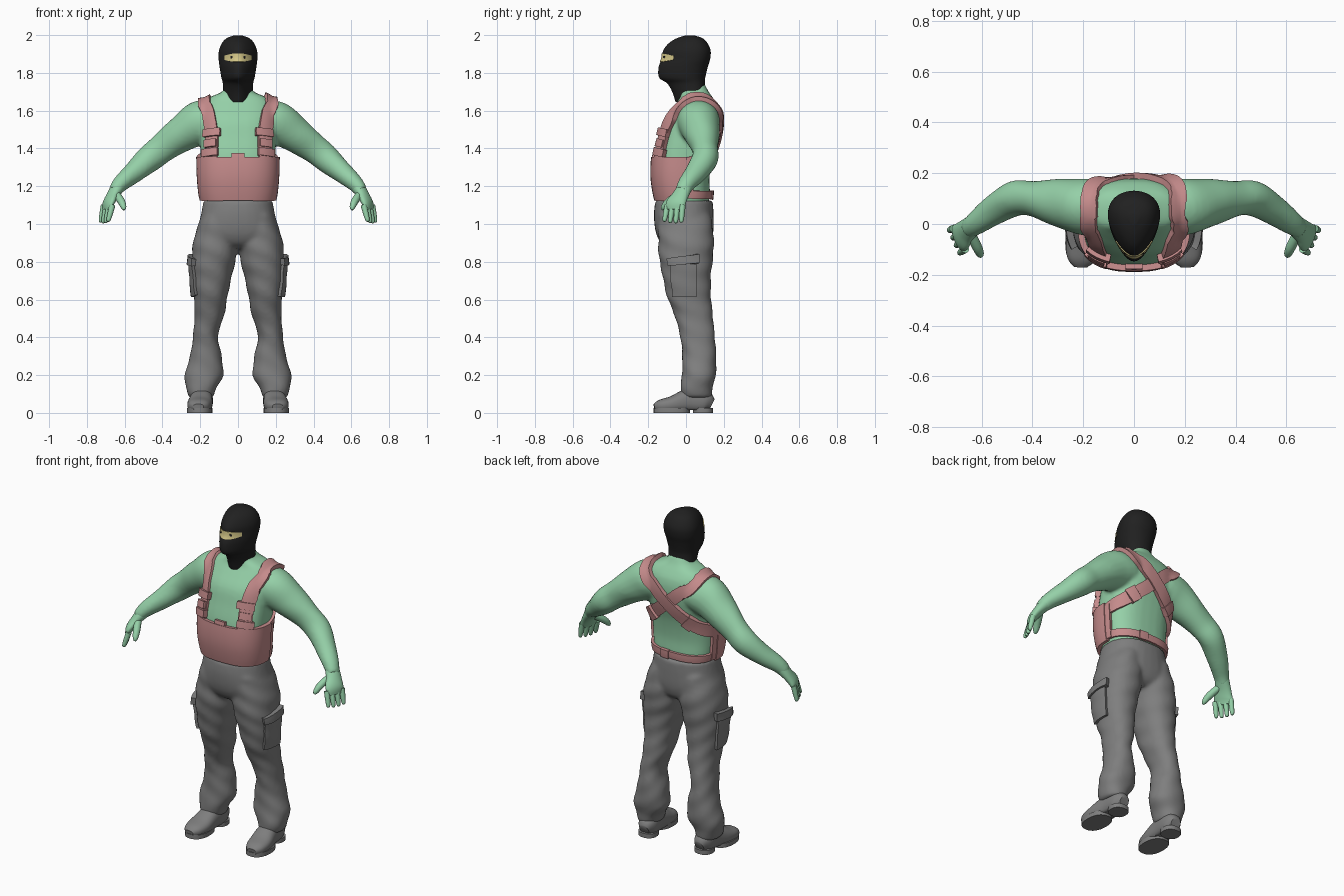
import bpy, bmesh, math
from mathutils import Vector
from mathutils.bvhtree import BVHTree

if "Cube" in bpy.data.objects:
    bpy.data.objects.remove(bpy.data.objects["Cube"])


def material(name, rgb):
    m = bpy.data.materials.new(name)
    m.use_nodes = True
    m.diffuse_color = (*rgb, 1)
    m.node_tree.nodes["Principled BSDF"].inputs["Base Color"].default_value = (*rgb, 1)
    return m


GREEN = material("soft green", (0.30, 0.63, 0.39))
PINK = material("dusty pink", (0.56, 0.26, 0.26))
GREY = material("mid grey", (0.21, 0.21, 0.21))
BLACK = material("black", (0.015, 0.015, 0.015))
SKIN = material("pale yellow", (0.67, 0.58, 0.25))
UP = Vector((0, 0, 1))


def spline(pts, n=5):
    """Smooth curve through tuples of any length."""
    pts = [Vector(p) for p in pts]
    out = []
    for i in range(len(pts) - 1):
        a, b, c, d = (pts[min(max(i + k, 0), len(pts) - 1)] for k in (-1, 0, 1, 2))
        for k in range(n):
            t = k / n
            out.append(b + (c - a) * (t / 2) + (2 * a - 5 * b + 4 * c - d) * (t * t / 2)
                       + (3 * b - a - 3 * c + d) * (t ** 3 / 2))
    return out + [pts[-1]]


def tube(sections, wide=None, power=2, egg=0, fold=0, sides=32, floor=None):
    """Rings along sections (x, y, z, half width, half depth); level unless wide is given."""
    path = spline(sections)
    rings = []
    for i, s in enumerate(path):
        c = Vector(s[:3])
        u, v = Vector((1, 0, 0)), Vector((0, 1, 0))
        if wide:
            t = (Vector(path[min(i + 1, len(path) - 1)][:3]) - Vector(path[max(i - 1, 0)][:3])).normalized()
            w = Vector(wide)
            u = (w - t * w.dot(t)).normalized()
            v = t.cross(u)
        ring = []
        for k in range(sides):
            q = 2 * math.pi * k / sides
            cs, sn = math.cos(q), math.sin(q)
            r = 1 + fold * math.sin(c.z * 55 + 2 * sn + 3 * cs)
            x = math.copysign(abs(cs) ** (2 / power), cs) * (1 + egg * sn)
            y = math.copysign(abs(sn) ** (2 / power), sn)
            p = c + u * (x * s[3] * r) + v * (y * s[4] * r)
            if floor is not None:
                p.z = max(p.z, floor)
            ring.append(p)
        rings.append(ring)
    return rings


def skin(name, tubes, mat):
    """One capped mesh from lists of rings, with sharp creases kept."""
    bm = bmesh.new()
    for rings in tubes:
        rows = [[bm.verts.new(p) for p in ring] for ring in rings]
        n = len(rows[0])
        for a, b in zip(rows, rows[1:]):
            for k in range(n):
                bm.faces.new((a[k], a[(k + 1) % n], b[(k + 1) % n], b[k]))
        bm.faces.new(rows[0])
        bm.faces.new(rows[-1])
    bmesh.ops.recalc_face_normals(bm, faces=bm.faces[:])
    for f in bm.faces:
        f.smooth = True
    for e in bm.edges:
        e.smooth = e.calc_face_angle(0) < 0.8
    me = bpy.data.meshes.new(name)
    bm.to_mesh(me)
    bm.free()
    me.materials.append(mat)
    ob = bpy.data.objects.new(name, me)
    bpy.context.collection.objects.link(ob)
    return ob


def fuse(ob):
    """Blend overlapping tubes into one smooth surface and return it for snapping."""
    m = ob.modifiers.new("blend", "REMESH")
    m.mode, m.voxel_size, m.use_smooth_shade = "VOXEL", 0.011, True
    m = ob.modifiers.new("soften", "SMOOTH")
    m.factor, m.iterations = 0.5, 5
    return BVHTree.FromObject(ob, bpy.context.evaluated_depsgraph_get())


def wrap(name, surf, fn, mat, off, thick, nu=24, nv=6):
    """Plate fn(u, v) laid over a surface."""
    rings = []
    for i in range(nu + 1):
        hits = [surf.find_nearest(fn(i / nu, j / nv))[:2] for j in range(nv + 1)]
        rings.append([p + n * off for p, n in hits] + [p + n * (off - thick) for p, n in reversed(hits)])
    return skin(name, [rings], mat)


def strap(name, surf, pts, width, off, nu=60):
    path = spline(pts, 8)
    last = len(path) - 1

    def fn(u, v):
        f = u * last
        i = min(int(f), last - 1)
        c = path[i].lerp(path[i + 1], f - i)
        t = (path[min(i + 2, last)] - path[max(i - 1, 0)]).normalized()
        c, n = surf.find_nearest(c)[:2]
        return c + t.cross(n).normalized() * ((v - 0.5) * width)
    return wrap(name, surf, fn, PINK, off, 0.03, nu, 4)


# Shirt: torso and both arms
torso = tube([(0, -.01, 1.08, .165, .12), (0, -.012, 1.15, .185, .138), (0, -.02, 1.25, .195, .145),
              (0, -.01, 1.36, .198, .15), (0, .015, 1.46, .2, .152), (0, .033, 1.55, .195, .146),
              (0, .052, 1.62, .185, .118), (0, .055, 1.665, .16, .09), (0, .045, 1.70, .085, .075),
              (0, .035, 1.74, .06, .065)], power=2.6)
arms = [tube([(s * .12, .065, 1.545, .11, .1), (s * .2, .068, 1.535, .112, .117), (s * .3, .085, 1.475, .093, .095),
              (s * .4, .1, 1.402, .07, .078), (s * .47, .1, 1.345, .069, .072), (s * .55, .055, 1.275, .06, .057),
              (s * .62, .005, 1.215, .047, .044), (s * .655, -.02, 1.17, .04, .034)],
             wide=(0, 1, 0), fold=.012) for s in (1, -1)]
body = fuse(skin("shirt", [torso] + arms, GREEN))

# Trousers: hips and both legs
hips = tube([(0, -.01, 1.125, .182, .152), (0, -.012, 1.05, .196, .158), (0, -.008, .96, .215, .153),
             (0, -.003, .9, .19, .13), (0, 0, .87, .1, .09)], power=2.3)
legs = [tube([(s * .10, -.01, 1.05, .09, .14), (s * .115, 0, .93, .117, .147), (s * .126, 0, .83, .118, .144),
              (s * .137, .003, .74, .108, .13), (s * .145, .015, .62, .09, .117), (s * .151, .04, .52, .079, .102),
              (s * .172, .06, .41, .066, .092), (s * .17, .07, .31, .082, .09), (s * .18, .068, .2, .102, .09),
              (s * .195, .055, .13, .08, .085), (s * .195, .055, .08, .062, .08)],
             power=2.2, fold=.022) for s in (1, -1)]
cloth = fuse(skin("trousers", [hips] + legs, GREY))

# Balaclava with eye opening
hood = skin("balaclava", [tube([(0, .025, 1.645, .074, .08), (0, .015, 1.70, .076, .088), (0, 0, 1.745, .077, .1),
                                (0, -.02, 1.775, .084, .122), (0, -.015, 1.83, .093, .13), (0, 0, 1.875, .098, .128),
                                (0, .005, 1.92, .096, .125), (0, .012, 1.96, .08, .1), (0, .02, 1.985, .055, .065),
                                (0, .02, 1.999, .018, .02)], egg=.32, sides=48)], BLACK)
face = BVHTree.FromObject(hood, bpy.context.evaluated_depsgraph_get())


def eye_slit(u, v):
    s = 2 * u - 1
    return Vector((.07 * s, -.13 + .065 * s * s, 1.88 + (v - .5) * .048 * (1 - .55 * s * s)))


wrap("eye_opening", face, eye_slit, SKIN, .004, .009)
for s, side in ((1, "left"), (-1, "right")):
    wrap(side + "_eye", face, lambda u, v: Vector((s * (.033 + (u - .5) * .016), -.115, 1.883 + (v - .5) * .012)),
         BLACK, .006, .006, 4, 2)

# Chest panel, top tab and rear belt


def around(a0, a1, z0, z1):
    def fn(u, v):
        q = math.radians(a0 + (a1 - a0) * u)
        return Vector((.22 * math.cos(q), -.015 + .17 * math.sin(q), z0 + (z1 - z0) * v))
    return fn


wrap("chest_panel", body, around(-187, 7, 1.12, 1.355), PINK, .024, .04, 48, 10)
wrap("panel_tab", body, around(-99, -81, 1.345, 1.378), PINK, .02, .03, 6, 3)
wrap("rear_belt", body, around(-5, 185, 1.13, 1.175), PINK, .016, .03, 48, 3)
wrap("belt_buckle", body, around(70, 85, 1.127, 1.178), PINK, .022, .03, 6, 3)

for s, side in ((1, "left"), (-1, "right")):
    # Harness: strap over the shoulder, crossing the back to the other side
    route = [(.15, -.15, 1.33), (.15, -.14, 1.45), (.16, -.1, 1.55), (.18, -.02, 1.645), (.18, .07, 1.68),
             (.155, .15, 1.62), (.08, .19, 1.56), (0, .19, 1.49), (-.09, .18, 1.41), (-.16, .13, 1.36),
             (-.2, .06, 1.33), (-.205, 0, 1.315)]
    strap(side + "_strap", body, [(s * x, y, z) for x, y, z in route], .072, .024 if s > 0 else .015, 90)
    for k, (z0, z1, w) in enumerate(((1.36, 1.40, .085), (1.41, 1.45, .06), (1.47, 1.51, .09))):
        strap(f"{side}_buckle_{k + 1}", body, [(s * .15, -.15, z0), (s * .15, -.14, z1)], w, .032, 4)
    strap(side + "_back_buckle", body, [(s * .11, .17, 1.395), (s * .15, .14, 1.365)], .082, .03, 4)
    strap(side + "_side_strap", body, [(s * .2, .015, 1.34), (s * .2, .015, 1.24), (s * .2, .015, 1.135)], .04, .02, 12)

    # Cargo pocket and flap
    wrap(side + "_pocket", cloth, lambda u, v: Vector((s * .27, -.1 + .16 * u, .61 + .18 * v)), GREY, .016, .03, 8, 8)
    wrap(side + "_pocket_flap", cloth, lambda u, v: Vector((s * .27, -.115 + .19 * u, .775 + .02 * u + .045 * v)),
         GREY, .026, .04, 8, 3)

    # Hand: palm, thumb and four fingers
    hand = [tube([(s * .635, -.005, 1.195, .04, .036), (s * .665, -.03, 1.15, .046, .028),
                  (s * .685, -.053, 1.11, .056, .024), (s * .695, -.06, 1.075, .046, .014)], wide=(-s * .4, -1, 0)),
            tube([(s * .645, -.035, 1.16, .02, .02), (s * .618, -.09, 1.12, .02, .02),
                  (s * .606, -.118, 1.09, .015, .015), (s * .603, -.128, 1.075, .006, .006)], wide=(1, 0, 0), sides=12)]
    for k in range(4):
        f = k / 3
        base = Vector((s * (.71 - .045 * f), -.018 - .08 * f, 1.10))
        tip = Vector((s * (.728 - .04 * f), -.025 - .09 * f, 1.004 + .025 * (f - .4) ** 2))
        hand.append(tube([(*base.lerp(tip, t), r, r) for t, r in ((0, .016), (.5, .0145), (.9, .011), (1, .005))],
                         wide=(0, 1, 0), sides=12))
    skin(side + "_hand", hand, GREEN)

    # Shoe with a separate forefoot and heel sole
    skin(side + "_shoe", [tube([(s * .185, .137, .045, .03, .03), (s * .187, .1, .06, .053, .058),
                                (s * .192, .02, .065, .058, .065), (s * .202, -.07, .045, .066, .045),
                                (s * .208, -.135, .036, .055, .034), (s * .21, -.168, .03, .028, .018)],
                               wide=(1, 0, 0), power=2.4, floor=.015)], GREY)
    skin(side + "_sole", [tube([(s * x, y, 0, a, b), (s * x, y, .026, a, b)], power=2.3)
                          for x, y, a, b in ((.204, -.075, .067, .096), (.188, .09, .054, .053))], GREY)
